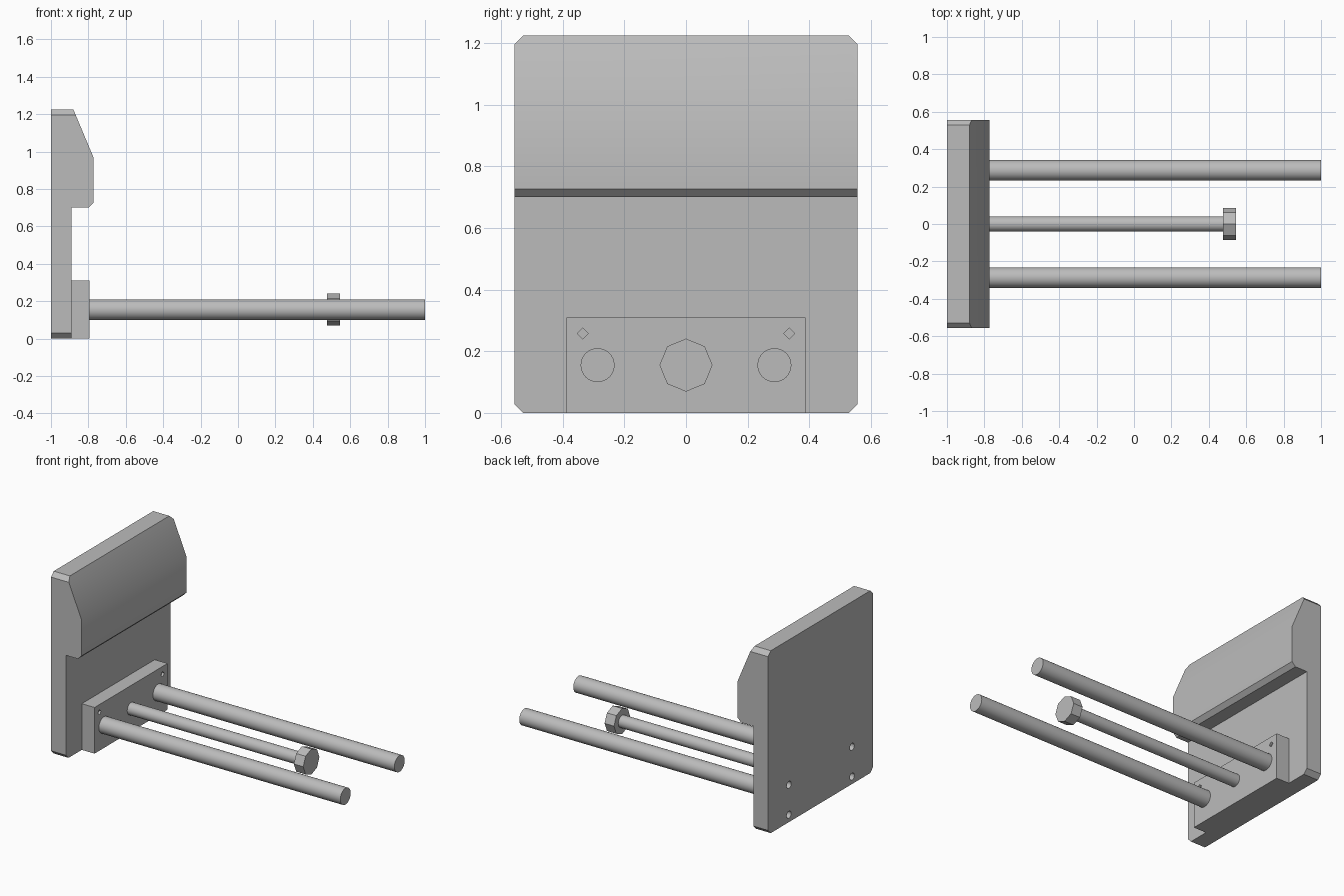
import bpy, bmesh
from math import radians, pi
from mathutils import Matrix

default = bpy.data.objects.get("Cube")
if default:
    bpy.data.objects.remove(default, do_unlink=True)

grey = bpy.data.materials.new("plain_grey")
grey.use_nodes = True
COLOUR = (0.5, 0.5, 0.5, 1)
grey.diffuse_color = COLOUR
grey.node_tree.nodes["Principled BSDF"].inputs["Base Color"].default_value = COLOUR

AXIS_Z = 0.155   # height of the rods and bolt


def finish(name, bm):
    bmesh.ops.recalc_face_normals(bm, faces=bm.faces)
    mesh = bpy.data.meshes.new(name)
    bm.to_mesh(mesh)
    bm.free()
    mesh.materials.append(grey)
    obj = bpy.data.objects.new(name, mesh)
    bpy.context.collection.objects.link(obj)
    return obj


def select_only(obj):
    bpy.ops.object.select_all(action='DESELECT')
    obj.select_set(True)
    bpy.context.view_layer.objects.active = obj


def smooth(obj):
    select_only(obj)
    bpy.ops.object.shade_smooth_by_angle(angle=radians(30))


def cylinder_x(name, x0, x1, y, z, radius, sides):
    """Cylinder lying along x, with a vertex at the top."""
    bm = bmesh.new()
    place = Matrix.Translation(((x0 + x1) / 2, y, z)) @ Matrix.Rotation(pi / 2, 4, 'Y')
    bmesh.ops.create_cone(bm, cap_ends=True, segments=sides, radius1=radius,
                          radius2=radius, depth=x1 - x0, matrix=place)
    return finish(name, bm)


def cut(obj, cutter):
    cutter.hide_render = True
    mod = obj.modifiers.new("hole", 'BOOLEAN')
    mod.operation = 'DIFFERENCE'
    mod.solver = 'EXACT'
    mod.object = cutter
    select_only(obj)
    bpy.ops.object.modifier_apply(modifier=mod.name)
    bpy.data.objects.remove(cutter, do_unlink=True)


# Jaw plate: side profile extruded across y, outer corners chamfered
HALF, TOP = 0.557, 1.225
profile = [(-1, 0), (-0.89, 0), (-0.89, 0.7), (-0.8, 0.7), (-0.773, 0.727),
           (-0.773, 0.97), (-0.88, TOP), (-1, TOP)]
bm = bmesh.new()
face = bm.faces.new([bm.verts.new((x, -HALF, z)) for x, z in profile])
out = bmesh.ops.extrude_face_region(bm, geom=[face])
bmesh.ops.translate(bm, vec=(0, 2 * HALF, 0),
                    verts=[g for g in out["geom"] if isinstance(g, bmesh.types.BMVert)])
corners = [e for e in bm.edges
           if abs(e.verts[0].co.y - e.verts[1].co.y) < 1e-5
           and all(v.co.z < 1e-4 or v.co.z > TOP - 1e-4 for v in e.verts)
           and abs(e.verts[0].co.z - e.verts[1].co.z) < 1e-4]
bmesh.ops.bevel(bm, geom=corners, offset=0.029, segments=1, affect='EDGES')
jaw = finish("jaw_plate", bm)

# Guide block at the foot of the jaw
bm = bmesh.new()
bmesh.ops.create_cube(bm, size=1, matrix=Matrix.Translation((-0.8425, 0, 0.155))
                      @ Matrix.Diagonal((0.095, 0.775, 0.31, 1)))
block = finish("guide_block", bm)

# Screw holes in the back of the jaw, and small pits in the block front
for y in (-0.335, 0.335):
    for z in (0.05, 0.25):
        cut(jaw, cylinder_x("hole_cutter", -1.05, -0.91, y, z, 0.024, 16))
    cut(block, cylinder_x("pit_cutter", -0.81, -0.75, y, 0.258, 0.018, 4))
smooth(jaw)

# Guide rods
for side, y in (("right", -0.287), ("left", 0.287)):
    smooth(cylinder_x(side + "_guide_rod", -0.8, 1, y, AXIS_Z, 0.055, 32))

# Clamping bolt with a faceted head
smooth(cylinder_x("bolt_shaft", -0.8, 0.48, 0, AXIS_Z, 0.041, 32))
cylinder_x("bolt_head", 0.475, 0.545, 0, AXIS_Z, 0.086, 8)
